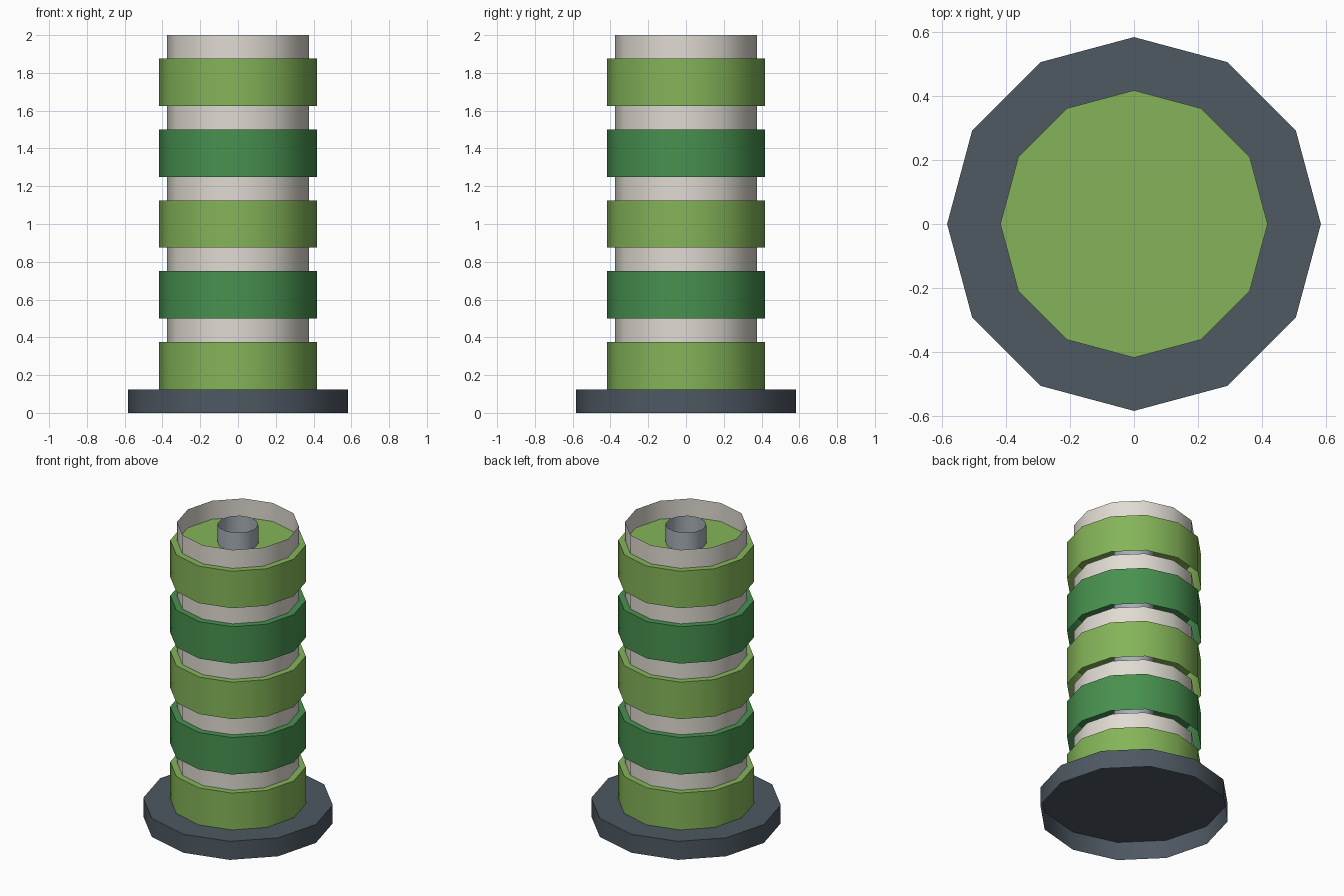
import bpy, bmesh, math

if "Cube" in bpy.data.objects:
    bpy.data.objects.remove(bpy.data.objects["Cube"])

SIDES = 12


def material(name, rgb):
    m = bpy.data.materials.new(name)
    lin = [(c / 255 / 12.92) if c < 11 else ((c / 255 + 0.055) / 1.055) ** 2.4 for c in rgb]
    m.diffuse_color = (*lin, 1)
    m.use_nodes = True
    m.node_tree.nodes["Principled BSDF"].inputs["Base Color"].default_value = m.diffuse_color
    return m


slate = material("dark slate", (78, 88, 98))
light_green = material("light green", (132, 180, 88))
dark_green = material("dark green", (72, 145, 79))
off_white = material("off white", (224, 219, 210))
steel = material("steel grey", (166, 174, 182))


def shell(name, radius, z0, z1, mat, capped):
    """Thin twelve-sided wall, open below, with an optional top cap."""
    bm = bmesh.new()
    rings = []
    for z in (z0, z1):
        rings.append([bm.verts.new((radius * math.cos(i * math.tau / SIDES),
                                    radius * math.sin(i * math.tau / SIDES), z))
                      for i in range(SIDES)])
    low, high = rings
    for i in range(SIDES):
        j = (i + 1) % SIDES
        bm.faces.new((low[i], low[j], high[j], high[i]))
    if capped:
        bm.faces.new(high)
    mesh = bpy.data.meshes.new(name)
    bm.to_mesh(mesh)
    bm.free()
    mesh.materials.append(mat)
    obj = bpy.data.objects.new(name, mesh)
    bpy.context.collection.objects.link(obj)
    # smooth walls, sharp rim
    bpy.ops.object.select_all(action='DESELECT')
    obj.select_set(True)
    bpy.context.view_layer.objects.active = obj
    bpy.ops.object.shade_smooth_by_angle(angle=math.radians(40))
    return obj


# Foot plate
shell("base", 0.583, 0, 0.125, slate, True)

# Alternating green bands, each with a pale collar above it
for n in range(5):
    z = 0.125 + n * 0.375
    shell(f"band_{n + 1}", 0.417, z, z + 0.25, dark_green if n % 2 else light_green, True)
    shell(f"collar_{n + 1}", 0.375, z + 0.25, z + 0.375, off_white, False)

# Hollow centre pole
shell("centre_pole", 0.125, 0.125, 2.0, steel, False)
